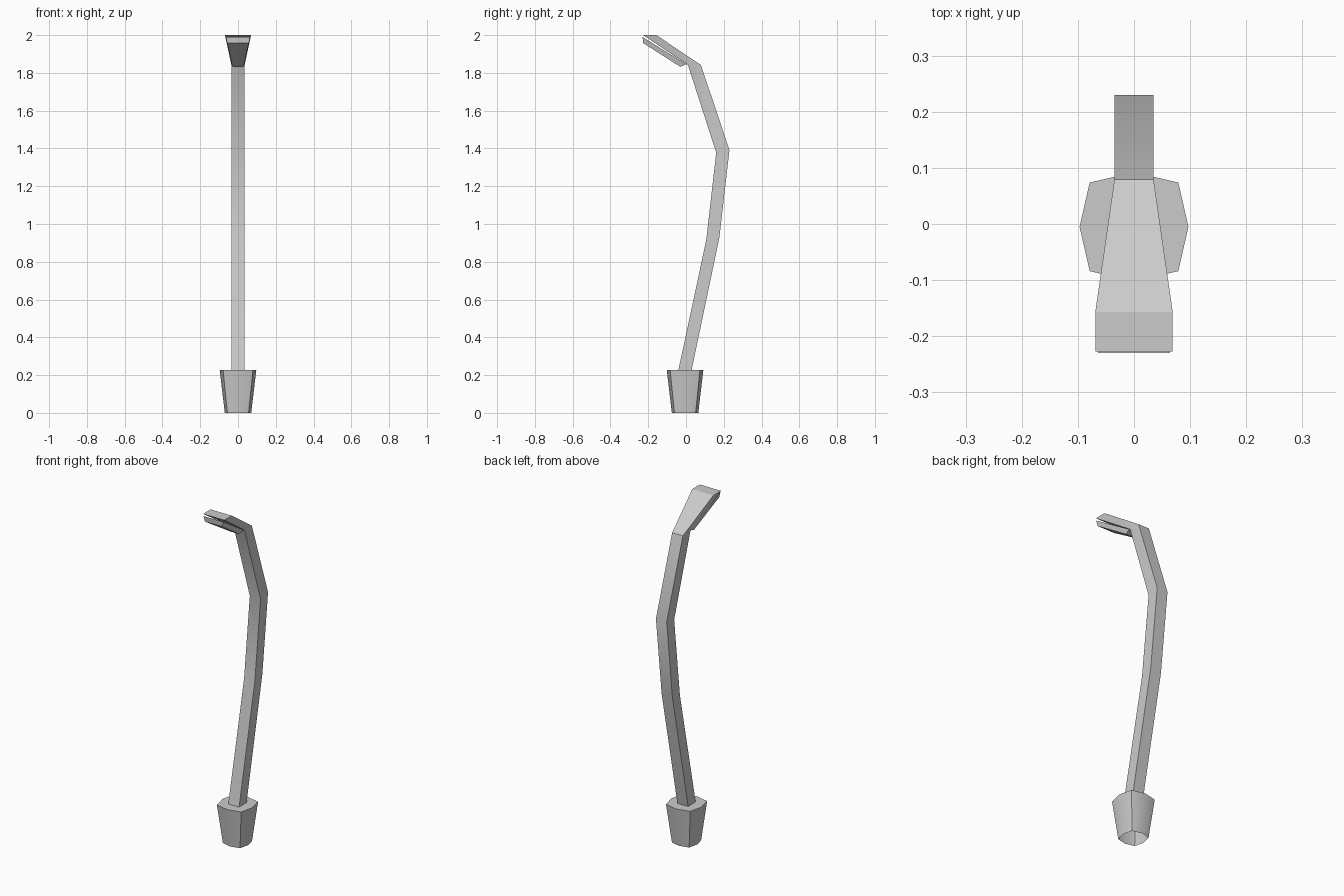
import bpy
import bmesh
import math

if "Cube" in bpy.data.objects:
    bpy.data.objects.remove(bpy.data.objects["Cube"])


def loft(name, rings, cap_start=False, cap_end=False):
    """Skin a list of equal-sized vertex rings."""
    bm = bmesh.new()
    loops = [[bm.verts.new(p) for p in ring] for ring in rings]
    n = len(loops[0])
    for a, b in zip(loops, loops[1:]):
        for i in range(n):
            j = (i + 1) % n
            bm.faces.new((a[i], a[j], b[j], b[i]))
    if cap_start:
        bm.faces.new(loops[0][::-1])
    if cap_end:
        bm.faces.new(loops[-1])
    mesh = bpy.data.meshes.new(name)
    bm.to_mesh(mesh)
    bm.free()
    obj = bpy.data.objects.new(name, mesh)
    bpy.context.collection.objects.link(obj)
    bpy.ops.object.select_all(action='DESELECT')
    obj.select_set(True)
    bpy.context.view_layer.objects.active = obj
    bpy.ops.object.shade_smooth_by_angle(angle=math.radians(30))
    return obj


def base_ring(mid, corner, z):
    """Bulged square: alternating side midpoints and corners."""
    ring = []
    for i in range(8):
        r = mid if i % 2 == 0 else corner * math.sqrt(2)
        a = i * math.pi / 4
        ring.append((r * math.cos(a), -0.005 + r * math.sin(a), z))
    return ring


def bar_ring(front, back, half):
    """Four-cornered section through a front and a back (y, z) point."""
    (fy, fz), (by, bz) = front, back
    return [(-half, fy, fz), (half, fy, fz), (half, by, bz), (-half, by, bz)]


# Tapered footing, open underneath
loft("base", [base_ring(0.07, 0.056, 0.0), base_ring(0.097, 0.079, 0.228)],
     cap_end=True)

# Bent square post flaring into the lamp head
loft("post", [
    bar_ring((-0.04, 0.228), (0.03, 0.228), 0.035),
    bar_ring((0.107, 0.915), (0.177, 0.93), 0.035),
    bar_ring((0.16, 1.378), (0.23, 1.392), 0.035),
    bar_ring((0.01, 1.842), (0.079, 1.842), 0.035),
    bar_ring((-0.227, 2.0), (-0.157, 2.0), 0.069),
], cap_end=True)

# Tapered light panel under the head: outer end to inner end
loft("light_panel", [
    [(-0.057, -0.227, 1.958), (0.057, -0.227, 1.958),
     (0.064, -0.23, 1.99), (-0.064, -0.23, 1.99)][::-1],
    [(-0.029, -0.03, 1.832), (0.029, -0.03, 1.832),
     (0.034, 0.002, 1.846), (-0.034, 0.002, 1.846)][::-1],
], cap_start=True, cap_end=True)

# Make the panel's faces point outward
panel = bpy.data.objects["light_panel"].data
bm = bmesh.new()
bm.from_mesh(panel)
bmesh.ops.recalc_face_normals(bm, faces=bm.faces[:])
bm.to_mesh(panel)
bm.free()
